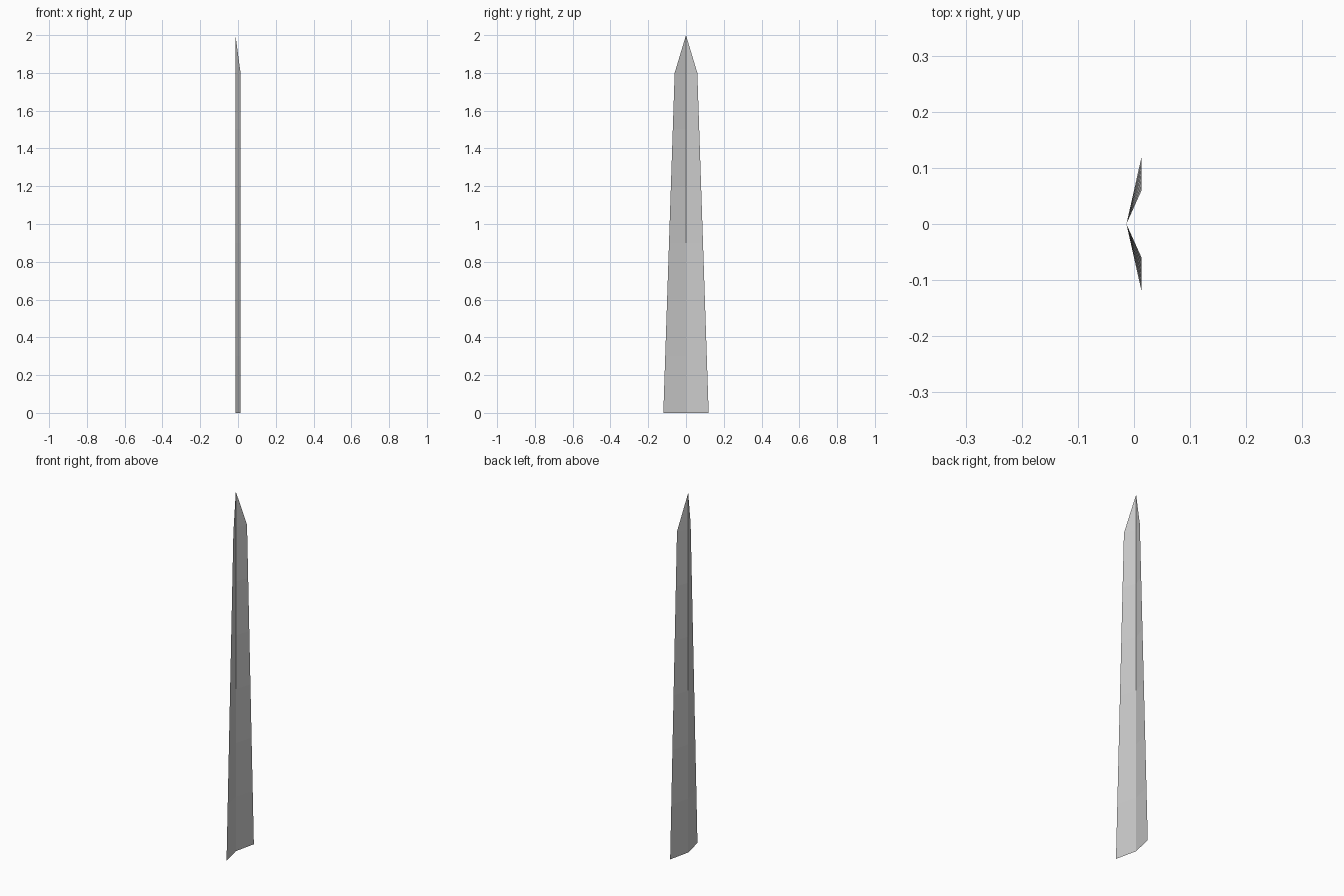
import bpy, bmesh

if "Cube" in bpy.data.objects:
    bpy.data.objects.remove(bpy.data.objects["Cube"])

HALF_DEPTH = 0.0135   # spine sits at -x, the outer edges at +x
SHOULDER_Z, TIP_Z = 1.8, 2.0
BASE_W, SHOULDER_W = 0.12, 0.06
BANDS = 6

bm = bmesh.new()

# Rows of left edge, spine, right edge, narrowing toward the shoulder
rows = []
for i in range(BANDS + 1):
    t = i / BANDS
    w = BASE_W + (SHOULDER_W - BASE_W) * t
    z = SHOULDER_Z * t
    rows.append([bm.verts.new((HALF_DEPTH, -w, z)),
                 bm.verts.new((-HALF_DEPTH, 0, z)),
                 bm.verts.new((HALF_DEPTH, w, z))])

# Two folded halves of the blade
for lo, hi in zip(rows, rows[1:]):
    for k in (0, 1):
        bm.faces.new((lo[k], lo[k + 1], hi[k + 1], hi[k]))

# Pointed tip
tip = bm.verts.new((-HALF_DEPTH, 0, TIP_Z))
for k in (0, 1):
    bm.faces.new((rows[-1][k], rows[-1][k + 1], tip))

mesh = bpy.data.meshes.new("grass_blade")
bm.to_mesh(mesh)
bm.free()
bpy.context.collection.objects.link(bpy.data.objects.new("grass_blade", mesh))
